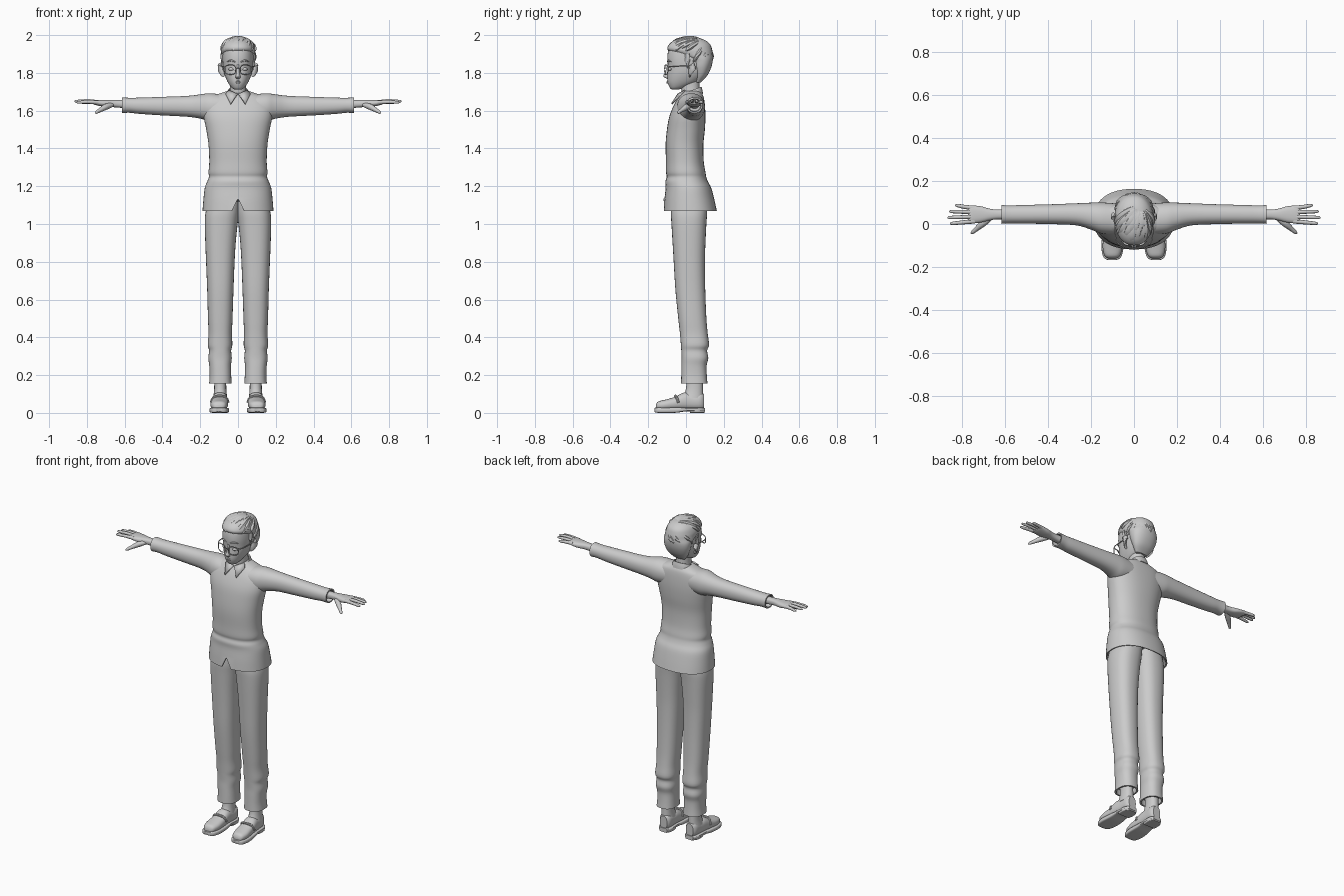
import bpy, bmesh, math
from mathutils import Vector

grey = bpy.data.materials.new("plain_grey")
grey.diffuse_color = (0.6, 0.6, 0.6, 1)


def spline(pts, steps):
    """Smooth curve through tuples of any size."""
    out = []
    for i in range(len(pts) - 1):
        p0, p1, p2, p3 = pts[max(i - 1, 0)], pts[i], pts[i + 1], pts[min(i + 2, len(pts) - 1)]
        for s in range(steps):
            t = s / steps
            out.append(tuple(b + 0.5 * t * (c - a + t * (2 * a - 5 * b + 4 * c - d + t * (3 * (b - c) + d - a)))
                             for a, b, c, d in zip(p0, p1, p2, p3)))
    return out + [tuple(pts[-1])]


def finish(name, bm, angle=40):
    bmesh.ops.recalc_face_normals(bm, faces=bm.faces)
    me = bpy.data.meshes.new(name)
    bm.to_mesh(me)
    bm.free()
    ob = bpy.data.objects.new(name, me)
    bpy.context.collection.objects.link(ob)
    me.materials.append(grey)
    bpy.ops.object.select_all(action='DESELECT')
    ob.select_set(True)
    bpy.context.view_layer.objects.active = ob
    bpy.ops.object.shade_smooth_by_angle(angle=math.radians(angle))
    return ob


def skin(name, loops, angle=40):
    """Bridge equal-sized loops of points and cap both ends."""
    bm = bmesh.new()
    rows = [[bm.verts.new(p) for p in loop] for loop in loops]
    n = len(rows[0])
    for a, b in zip(rows, rows[1:]):
        for i in range(n):
            bm.faces.new((a[i], a[(i + 1) % n], b[(i + 1) % n], b[i]))
    bm.faces.new(rows[0])
    bm.faces.new(rows[-1])
    return finish(name, bm, angle)


def loft(name, rings, axis='z', seg=32, power=2.2, steps=4, head=(), tail=(), warp=None):
    """Rings are (position, a_min, a_max, b_min, b_max); head and tail stay unsmoothed."""
    loops = []
    for t, a0, a1, b0, b1 in list(head) + spline(rings, steps) + list(tail):
        loop = []
        for i in range(seg):
            w = 2 * math.pi * i / seg
            c, s = math.cos(w), math.sin(w)
            a = (a0 + a1) / 2 + (a1 - a0) / 2 * math.copysign(abs(c) ** (2 / power), c)
            b = (b0 + b1) / 2 + (b1 - b0) / 2 * math.copysign(abs(s) ** (2 / power), s)
            p = {'z': (a, b, t), 'x': (t, a, b), 'y': (a, t, b)}[axis]
            loop.append(warp(*p) if warp else p)
        loops.append(loop)
    return skin(name, loops)


def tube(name, pts, radii, seg=10, steps=4, flat=1.0, up='Y'):
    """Tapered round or flattened strand along a smooth path."""
    path = spline([tuple(p) + (r,) for p, r in zip(pts, radii)], steps)
    loops = []
    for i, p in enumerate(path):
        d = Vector(path[min(i + 1, len(path) - 1)][:3]) - Vector(path[max(i - 1, 0)][:3])
        q = d.to_track_quat('Z', up)
        r = max(p[3], 0.001)
        loops.append([Vector(p[:3]) + q @ Vector((r * math.cos(2 * math.pi * k / seg),
                      r * flat * math.sin(2 * math.pi * k / seg), 0)) for k in range(seg)])
    return skin(name, loops)


def sym(rows):
    return [(z, -x, x, y0, y1) for z, x, y0, y1 in rows]


# Sweater body with a flared hem and a small front notch
def hem_notch(x, y, z):
    if z < 1.13 and y < 0 and abs(x) < 0.012:
        z = max(z, 1.135)
    return x, y, z


loft("sweater_body", sym([
    (1.07, .188, -.118, .163), (1.13, .183, -.114, .15), (1.19, .176, -.108, .134),
    (1.225, .163, -.109, .116), (1.25, .154, -.102, .107), (1.275, .156, -.106, .103),
    (1.33, .152, -.106, .094), (1.42, .156, -.108, .092), (1.5, .168, -.101, .1),
    (1.57, .182, -.088, .103), (1.63, .182, -.064, .1), (1.67, .152, -.04, .094),
    (1.69, .1, -.025, .085), (1.705, .055, -.012, .075)]), seg=48, power=2.3,
    head=sym([(1.12, .16, -.09, .13), (1.072, .18, -.11, .155)]), warp=hem_notch)

# Neck and tilted collar band
loft("neck", sym([(1.66, .05, -.02, .08), (1.71, .043, -.025, .072), (1.77, .042, -.03, .07)]))
loft("collar_band", sym([(1.67, .068, -.034, .09), (1.69, .062, -.03, .087), (1.71, .053, -.026, .082)]),
     tail=sym([(1.71, .047, -.02, .076), (1.69, .047, -.02, .076)]),
     warp=lambda x, y, z: (x, y, z + (y - .035) * .35))

# Head, nose, lips
loft("head", sym([
    (1.712, .018, -.076, -.04), (1.722, .034, -.086, -.005), (1.75, .054, -.097, .06),
    (1.79, .071, -.098, .105), (1.83, .079, -.095, .122), (1.88, .082, -.099, .128),
    (1.93, .077, -.09, .122), (1.965, .052, -.06, .09), (1.978, .015, -.01, .04)]), power=2.25)
loft("nose", sym([(1.768, .007, -.1, -.085), (1.776, .013, -.114, -.08), (1.785, .012, -.12, -.08),
                  (1.805, .008, -.11, -.08), (1.845, .006, -.099, -.08)]), seg=16)
for part, z, r in (("upper_lip", 1.755, .0045), ("lower_lip", 1.748, .005)):
    tube(part, [(-.02, -.089, 1.752), (0, -.098, z), (.02, -.089, 1.752)], [.001, r, .001])

# Hair cap over the back and top of the skull
loft("hair_cap", sym([
    (1.75, .04, .05, .078), (1.785, .066, .045, .112), (1.83, .083, .03, .134), (1.87, .088, .015, .142),
    (1.9, .089, -.06, .142), (1.925, .089, -.098, .138), (1.955, .077, -.086, .125),
    (1.978, .05, -.05, .09), (1.986, .015, 0, .04)]))


# Hair locks fan out from the crown
def direction(az, el):
    a, e = math.radians(az), math.radians(el)
    return Vector((math.sin(a) * math.cos(e), -math.cos(a) * math.cos(e), math.sin(e)))


def lock(name, az, el, width, lift):
    crown, end = direction(150, 55), direction(az, el)
    pts = []
    for t in (0, .3, .6, .85, 1):
        d = crown.lerp(end, t).normalized() * (1 + lift * t * t)
        pts.append((d.x * .086, .02 + d.y * .11, 1.892 + d.z * .09))
    tube(name, pts, [.006, width * .9, width, width * .7, .002], seg=8, flat=.75)


for i in range(11):
    lock("front_hair_lock", -80 + i * 16, 14 + 7 * (i % 2), .02, .06 + .05 * (i % 3 == 1))
for i in range(7):
    lock("top_hair_lock", -70 + i * 22, 46 + 6 * (i % 2), .019, .03)
for i in range(9):
    lock("back_hair_lock", 100 + i * 19, -22 - 14 * (i % 2), .017, .04)

for side, tag in ((-1, "left"), (1, "right")):
    def mx(rows, axis='z'):
        """Mirror rings to the negative side."""
        if side > 0:
            return rows
        if axis == 'x':
            return [(-r[0],) + tuple(r[1:]) for r in rows]
        return [(r[0], -r[2], -r[1], r[3], r[4]) for r in rows]

    def pt(x, y, z):
        return (side * x, y, z)

    # Collar wing
    bm = bmesh.new()
    bm.faces.new([bm.verts.new(pt(*p)) for p in
                  ((.004, -.045, 1.69), (.04, -.078, 1.638), (.066, -.028, 1.69), (.05, -.008, 1.71))])
    wing = finish(tag + "_collar_wing", bm)
    wing.modifiers.new("thickness", 'SOLIDIFY').thickness = .008

    # Ear, sideburn, eye and brow
    tube(tag + "_ear", [pt(.074, .02, 1.78), pt(.086, .022, 1.8), pt(.096, .035, 1.83), pt(.09, .04, 1.852)],
         [.006, .014, .02, .006], flat=.5, up='X')
    tube(tag + "_sideburn", [pt(.08, .005, 1.9), pt(.082, .008, 1.86), pt(.078, .01, 1.82)],
         [.016, .014, .003], flat=.5, up='X')
    tube(tag + "_eye", [pt(.022, -.088, 1.817), pt(.037, -.087, 1.82), pt(.053, -.077, 1.817)],
         [.002, .009, .002])
    tube(tag + "_brow", [pt(.013, -.097, 1.857), pt(.037, -.094, 1.865), pt(.06, -.078, 1.858)],
         [.002, .005, .001])

    # Glasses: rim, temple and half of the bridge
    rim = []
    for k in range(17):
        w = 2 * math.pi * k / 16
        c, s = math.cos(w), math.sin(w)
        x = .041 + .029 * math.copysign(abs(c) ** .7, c)
        rim.append(pt(x, -.113 + 3.5 * x * x, 1.817 + .025 * math.copysign(abs(s) ** .7, s)))
    tube(tag + "_glasses_rim", rim, [.0028] * 17, seg=6, steps=2)
    tube(tag + "_glasses_temple", [pt(.069, -.095, 1.832), pt(.084, -.07, 1.834), pt(.088, -.01, 1.836),
                                   pt(.088, .035, 1.838)], [.003] * 4, seg=6)
    tube(tag + "_glasses_bridge", [pt(0, -.113, 1.826), pt(.013, -.112, 1.824)], [.0028] * 2, seg=6)

    # Sleeve with an open cuff
    loft(tag + "_sleeve", mx([
        (.08, -.05, .095, 1.55, 1.685), (.15, -.045, .1, 1.545, 1.692), (.2, -.026, .099, 1.558, 1.686),
        (.27, -.006, .096, 1.568, 1.678), (.4, 0, .091, 1.575, 1.673), (.52, .002, .088, 1.583, 1.669),
        (.575, .003, .086, 1.589, 1.668), (.615, .001, .088, 1.587, 1.671)], 'x'), axis='x',
        tail=mx([(.615, .009, .08, 1.595, 1.663), (.585, .012, .077, 1.598, 1.66)], 'x'))

    # Hand: palm, four fingers, thumb
    loft(tag + "_palm", mx([
        (.57, .02, .07, 1.61, 1.656), (.63, .022, .067, 1.616, 1.656), (.67, .017, .071, 1.619, 1.657),
        (.71, .007, .082, 1.621, 1.657), (.755, .003, .086, 1.63, 1.657), (.77, .008, .08, 1.636, 1.653)], 'x'),
        axis='x', seg=20, power=2.5)
    for finger, y0, y1, tip, z in (("index", .013, .003, .855, 1.644), ("middle", .034, .03, .866, 1.65),
                                   ("ring", .055, .058, .858, 1.648), ("little", .074, .086, .832, 1.642)):
        tube(f"{tag}_{finger}_finger", [pt(.74, y0, 1.644), pt(.79, (y0 + y1) / 2, z + .002),
             pt(tip - .012, y1, z), pt(tip, y1, z - .001)], [.0105, .0095, .0075, .002])
    tube(tag + "_thumb", [pt(.665, .03, 1.632), pt(.7, .004, 1.62), pt(.73, -.022, 1.603),
                          pt(.75, -.039, 1.591), pt(.757, -.045, 1.587)], [.012, .016, .011, .008, .002])

    # Trouser leg with folds near the ankle and an open hem
    loft(tag + "_trouser_leg", mx([
        (1.12, -.01, .155, -.075, .112), (1.06, -.006, .172, -.08, .112), (1.0, .002, .176, -.077, .108),
        (.9, .012, .173, -.071, .103), (.8, .018, .169, -.065, .1), (.65, .024, .163, -.056, .102),
        (.5, .029, .159, -.041, .108), (.42, .032, .156, -.032, .115), (.36, .03, .16, -.027, .122),
        (.33, .036, .153, -.025, .112), (.29, .033, .157, -.023, .118), (.25, .037, .152, -.024, .109),
        (.2, .036, .15, -.025, .11), (.155, .034, .153, -.026, .114)]), power=2.4,
        tail=mx([(.155, .043, .144, -.017, .104), (.19, .045, .142, -.015, .102)]))

    # Ankle
    loft(tag + "_ankle", mx([(.23, .062, .126, .005, .088), (.13, .062, .126, 0, .09),
                             (.08, .057, .132, -.02, .092)]), seg=20)

    # Shoe upper, sole, heel and instep strap; the toes turn slightly out
    def turn(x, y, z):
        return x - side * y * .04, y, z

    loft(tag + "_shoe_upper", mx([
        (-.16, .078, .112, .018, .042), (-.148, .06, .13, .016, .06), (-.11, .05, .141, .015, .07),
        (-.06, .05, .14, .015, .084), (-.01, .054, .137, .015, .108), (.03, .056, .134, .015, .104),
        (.075, .058, .132, .015, .108), (.095, .07, .12, .018, .1)]), axis='y', seg=24, power=2.4, warp=turn)
    loft(tag + "_shoe_sole", mx([
        (-.168, .078, .112, .006, .026), (-.155, .055, .135, .001, .028), (-.11, .044, .147, 0, .028),
        (-.05, .046, .145, .001, .028), (.0, .052, .14, .008, .028), (.07, .052, .139, .008, .028),
        (.1, .068, .122, .008, .027)]), axis='y', seg=24, power=5, warp=turn)
    loft(tag + "_shoe_heel", mx([
        (.022, .054, .137, 0, .02), (.07, .053, .138, 0, .02), (.098, .069, .121, 0, .02)]),
        axis='y', seg=24, power=6, warp=turn)
    tube(tag + "_shoe_strap", [turn(*pt(x, y, z)) for x, y, z in
         ((.05, -.04, .055), (.062, -.05, .081), (.095, -.056, .09), (.128, -.05, .081), (.141, -.04, .055))],
         [.007] * 5, seg=8)
